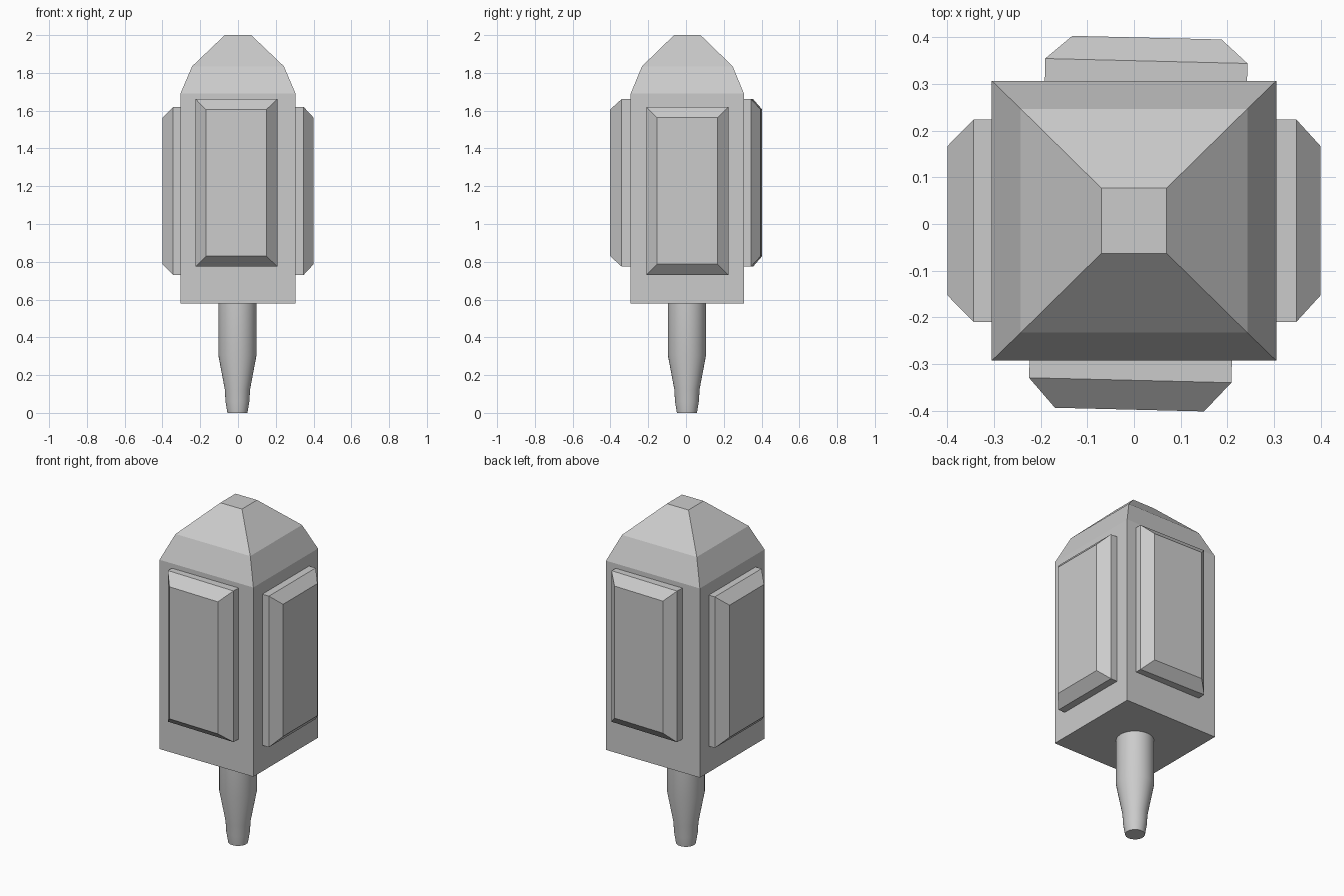
import bpy, bmesh, math
from mathutils import Matrix, Vector

cube = bpy.data.objects.get("Cube")
if cube:
    bpy.data.objects.remove(cube, do_unlink=True)

grey = bpy.data.materials.new("light grey")
grey.use_nodes = True
COLOUR = (0.6, 0.6, 0.6, 1)
grey.diffuse_color = COLOUR
grey.node_tree.nodes["Principled BSDF"].inputs["Base Color"].default_value = COLOUR


def loft(name, rings, matrix=Matrix()):
    """Skin a stack of equal-sized point rings and cap both ends."""
    bm = bmesh.new()
    loops = [[bm.verts.new(matrix @ Vector(p)) for p in ring] for ring in rings]
    n = len(loops[0])
    for a, b in zip(loops, loops[1:]):
        for i in range(n):
            j = (i + 1) % n
            bm.faces.new((a[i], a[j], b[j], b[i]))
    bm.faces.new(loops[0][::-1])
    bm.faces.new(loops[-1])
    bmesh.ops.recalc_face_normals(bm, faces=bm.faces)
    mesh = bpy.data.meshes.new(name)
    bm.to_mesh(mesh)
    bm.free()
    mesh.materials.append(grey)
    obj = bpy.data.objects.new(name, mesh)
    bpy.context.collection.objects.link(obj)
    return obj


def rect(w, h, z, cx=0, cy=0):
    return [(cx + sx * w, cy + sy * h, z)
            for sx, sy in ((-1, -1), (1, -1), (1, 1), (-1, 1))]


def circle(r, z, sides=32):
    steps = [2 * math.pi * i / sides for i in range(sides)]
    return [(r * math.cos(a) - 0.003, r * math.sin(a) + 0.005, z) for a in steps]


# Square body with a two-slope hipped roof
loft("body", [rect(w, d, z, cy=0.007) for w, d, z in
              ((0.305, 0.3, 0.578), (0.305, 0.3, 1.69),
               (0.243, 0.24, 1.835), (0.07, 0.07, 2.0))])

# Bevelled panels: name, turn about z, rim and face distance, sideways shift, height
panels = (
    ("front_panel", -1.4, 0.335, 0.398, 0.0, 1.218),
    ("left_panel", 90, 0.348, 0.4, 0.007, 1.175),
    ("back_panel", 178.6, 0.35, 0.4, -0.018, 1.218),
    ("right_panel", 270, 0.344, 0.4, -0.007, 1.175),
)
for name, turn, rim, face, shift, height in panels:
    # Local z points outward, local y points up
    place = (Matrix.Rotation(math.radians(turn), 4, "Z")
             @ Matrix.Translation((shift, 0, height))
             @ Matrix.Rotation(math.radians(90), 4, "X"))
    loft(name, [rect(0.217, 0.444, 0.28), rect(0.217, 0.444, rim),
                rect(0.16, 0.388, face)], place)

# Tapered round stem
stem = loft("stem", [circle(r, z) for r, z in
                     ((0.053, 0), (0.063, 0.06), (0.067, 0.125),
                      (0.101, 0.305), (0.101, 0.59))])
bpy.ops.object.select_all(action="DESELECT")
stem.select_set(True)
bpy.context.view_layer.objects.active = stem
bpy.ops.object.shade_smooth_by_angle(angle=math.radians(13))
